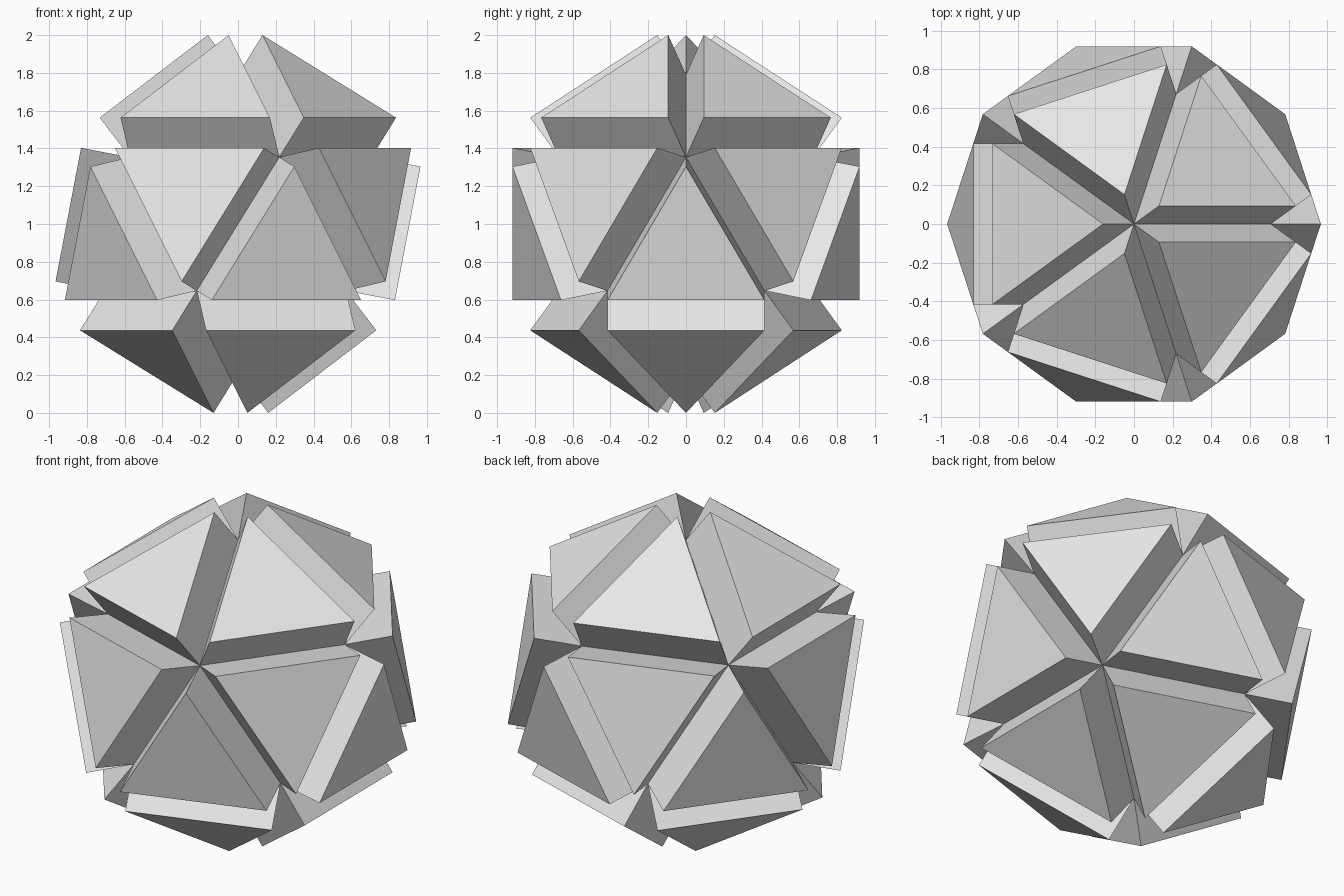
import bpy
import bmesh

# Remove the default cube
cube = bpy.data.objects.get("Cube")
if cube:
    bpy.data.objects.remove(cube, do_unlink=True)

RADIUS = 0.7906        # core icosahedron
HEIGHT = RADIUS / 3    # raised triangular blocks

# Single grey material
grey = bpy.data.materials.new("light_grey")
grey.use_nodes = True
color = (0.8, 0.8, 0.8, 1.0)
grey.diffuse_color = color
grey.node_tree.nodes["Principled BSDF"].inputs["Base Color"].default_value = color

# Core with a vertex pointing straight up
bm = bmesh.new()
bmesh.ops.create_icosphere(bm, subdivisions=1, radius=RADIUS)
bm.normal_update()

# Raise every face separately into a straight triangular block
caps = bmesh.ops.extrude_discrete_faces(bm, faces=bm.faces[:])["faces"]
bm.normal_update()
for cap in caps:
    bmesh.ops.translate(bm, verts=cap.verts[:], vec=cap.normal.copy() * HEIGHT)

# Stand it on the ground
bmesh.ops.translate(bm, verts=bm.verts[:], vec=(0, 0, 1))
bm.normal_update()

mesh = bpy.data.meshes.new("faceted_ball")
bm.to_mesh(mesh)
bm.free()
mesh.materials.append(grey)
ball = bpy.data.objects.new("faceted_ball", mesh)
bpy.context.collection.objects.link(ball)
